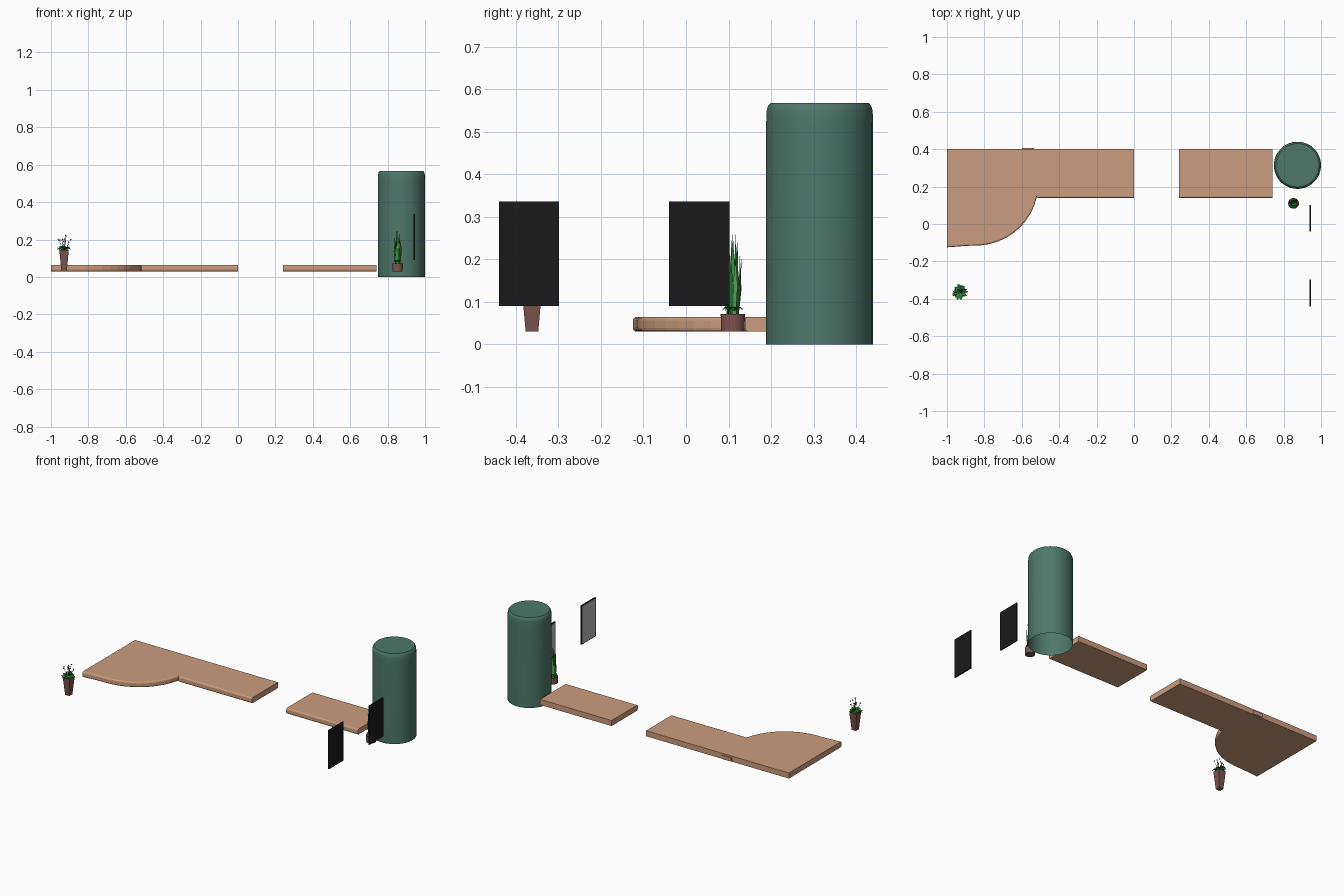
import bpy, bmesh, math, random
from mathutils import Vector, Matrix

random.seed(4)
cube = bpy.data.objects.get("Cube")
if cube:
    bpy.data.objects.remove(cube, do_unlink=True)


def material(name, rgb):
    m = bpy.data.materials.new(name)
    m.use_nodes = True
    m.diffuse_color = (*rgb, 1)
    m.node_tree.nodes["Principled BSDF"].inputs["Base Color"].default_value = (*rgb, 1)
    return m


WOOD = material("warm wood", (0.6, 0.335, 0.21))
GREEN = material("muted green", (0.075, 0.185, 0.144))
CLAY = material("brown clay", (0.2, 0.09, 0.08))
LEAF = material("leaf green", (0.025, 0.32, 0.035))
DARK_LEAF = material("dark leaf green", (0.012, 0.16, 0.02))
PALE_LEAF = material("pale leaf green", (0.14, 0.42, 0.13))
BLACK = material("panel black", (0.0105, 0.0105, 0.0105))
GREY = material("screen grey", (0.5, 0.5, 0.5))
TWIG = material("dark twig", (0.02, 0.017, 0.015))
PETAL = material("pale petal", (0.5, 0.45, 0.5))


def finish(name, bm, *mats, smooth=False):
    bmesh.ops.recalc_face_normals(bm, faces=bm.faces)
    mesh = bpy.data.meshes.new(name)
    bm.to_mesh(mesh)
    bm.free()
    ob = bpy.data.objects.new(name, mesh)
    bpy.context.collection.objects.link(ob)
    for m in mats:
        mesh.materials.append(m)
    if smooth:
        bpy.ops.object.select_all(action="DESELECT")
        ob.select_set(True)
        bpy.context.view_layer.objects.active = ob
        bpy.ops.object.shade_smooth_by_angle(angle=math.radians(35))
    return ob


def slab(name, outline, z0=0.03, z1=0.065):
    """Extruded outline with a rounded front edge."""
    bm = bmesh.new()
    base = bm.faces.new([bm.verts.new((x, y, z0)) for x, y in outline])
    top = bmesh.ops.extrude_face_region(bm, geom=[base], use_keep_orig=True)["geom"]
    bmesh.ops.translate(bm, vec=(0, 0, z1 - z0),
                        verts=[v for v in top if isinstance(v, bmesh.types.BMVert)])
    front = []
    for e in bm.edges:
        a, b = e.verts
        if abs(a.co.z - b.co.z) < 1e-4 and abs(a.co.x - b.co.x) > 1e-3 and (a.co.y + b.co.y) / 2 < 0.16:
            front.append(e)
    bmesh.ops.bevel(bm, geom=front, offset=0.009, segments=3, profile=0.5, affect="EDGES")
    return finish(name, bm, WOOD)


def box(name, lo, hi, mat):
    lo, hi = Vector(lo), Vector(hi)
    bm = bmesh.new()
    bmesh.ops.create_cube(bm, size=1, matrix=Matrix.Translation((lo + hi) / 2)
                          @ Matrix.Diagonal((*(hi - lo), 1)))
    return finish(name, bm, mat)


def polar(centre, r, a, z):
    return Vector((centre[0] + r * math.cos(a), centre[1] + r * math.sin(a), z))


def lathe(name, centre, profile, sides, mat, smooth):
    bm = bmesh.new()
    verts = [bm.verts.new(polar(centre, r, math.pi / sides, z)) for r, z in profile]
    edges = [bm.edges.new(p) for p in zip(verts, verts[1:])]
    bmesh.ops.spin(bm, geom=verts + edges, cent=(*centre, 0), axis=(0, 0, 1),
                   angle=math.tau, steps=sides)
    bmesh.ops.remove_doubles(bm, verts=bm.verts, dist=1e-5)
    return finish(name, bm, mat, smooth=smooth)


def leaf(bm, root, mid, tip, angle, width, index):
    """Thin pointed leaf, widest at the middle, facing outwards."""
    side = Vector((-math.sin(angle), math.cos(angle), 0)) * width
    a, b, c, d, e = (bm.verts.new(p) for p in
                     (root - side * 0.5, root + side * 0.5, mid + side, tip, mid - side))
    for ring in ((a, b, c, e), (e, c, d)):
        f = bm.faces.new(ring)
        f.material_index = index
        f.smooth = True


# Counters
slab("right_counter", [(0.24, 0.139), (0.74, 0.139), (0.74, 0.4), (0.24, 0.4)])
arc = [polar((-0.845, 0.219), 0.334, math.radians(-85 + 8 * i), 0)[:2] for i in range(10)]
slab("curved_counter", [(-1, -0.125), (-0.9, -0.117)] + arc
     + [(-0.515, 0.139), (0, 0.139), (0, 0.4), (-1, 0.4)])
box("counter_joint", (-0.6, 0.37, 0.032), (-0.535, 0.406, 0.055), WOOD)

# Round column, open underneath
lathe("column", (0.874, 0.314),
      [(0.126, 0), (0.126, 0.52), (0.125, 0.548), (0.122, 0.56), (0.116, 0.567), (0, 0.567)],
      40, GREEN, True)

# Upright display panels
for side, y in (("back", -0.04), ("front", -0.44)):
    box(side + "_panel", (0.939, y, 0.09), (0.946, y + 0.142, 0.336), BLACK)
    box(side + "_panel_screen", (0.9375, y + 0.005, 0.095), (0.9395, y + 0.137, 0.331), GREY)

# Small pot with upright blades
c = (0.853, 0.11)
lathe("blade_plant_pot", c, [(0, 0.03), (0.028, 0.03), (0.029, 0.071), (0.026, 0.071),
                             (0.025, 0.064), (0, 0.064)], 16, CLAY, True)
bm = bmesh.new()
for i in range(18):
    a = i * 2.4
    r = 0.005 + 0.017 * math.sqrt(i / 18)
    height = 0.268 - 0.09 * i / 18 - random.uniform(0, 0.03)
    leaf(bm, polar(c, r * 0.7, a, 0.062), polar(c, r, a, 0.07 + height * 0.3),
         polar(c, r * 1.15, a, height), a, 0.0065, i % 3)
for i in range(12):
    a = i * math.tau / 12
    leaf(bm, polar(c, 0.004, a, 0.068), polar(c, 0.018, a, 0.088),
         polar(c, 0.029, a, 0.08), a, 0.007, i % 2)
finish("blade_plant_leaves", bm, LEAF, DARK_LEAF, PALE_LEAF)

# Tall square tapered pot with leaves and flower stems
c = (-0.93, -0.362)
lathe("flower_plant_pot", c, [(0, 0.03), (0.021, 0.03), (0.035, 0.143), (0.031, 0.143),
                              (0.03, 0.135), (0, 0.135)], 4, CLAY, False)
bm = bmesh.new()
for i in range(30):
    a = i * 2.4
    reach = random.uniform(0.028, 0.047)
    leaf(bm, polar(c, 0.005, a, 0.138), polar(c, reach * 0.6, a, random.uniform(0.15, 0.166)),
         polar(c, reach, a, random.uniform(0.14, 0.162)), a, 0.009, i % 2)
finish("flower_plant_leaves", bm, LEAF, DARK_LEAF)

bm = bmesh.new()
for i in range(12):
    a = i * 2.4 + 0.5
    top = polar(c, random.uniform(0.008, 0.036), a, random.uniform(0.18, 0.222))
    root = polar(c, 0.004, a, 0.137)
    turn = (top - root).to_track_quat("Z", "Y").to_matrix().to_4x4()
    bmesh.ops.create_cone(bm, segments=4, radius1=0.0009, radius2=0.0007,
                          depth=(top - root).length,
                          matrix=Matrix.Translation((top + root) / 2) @ turn)
    old = set(bm.faces)
    bmesh.ops.create_icosphere(bm, subdivisions=1, radius=0.0042, matrix=Matrix.Translation(top))
    for f in set(bm.faces) - old:
        f.material_index = i % 2
finish("flower_stems", bm, TWIG, PETAL)
